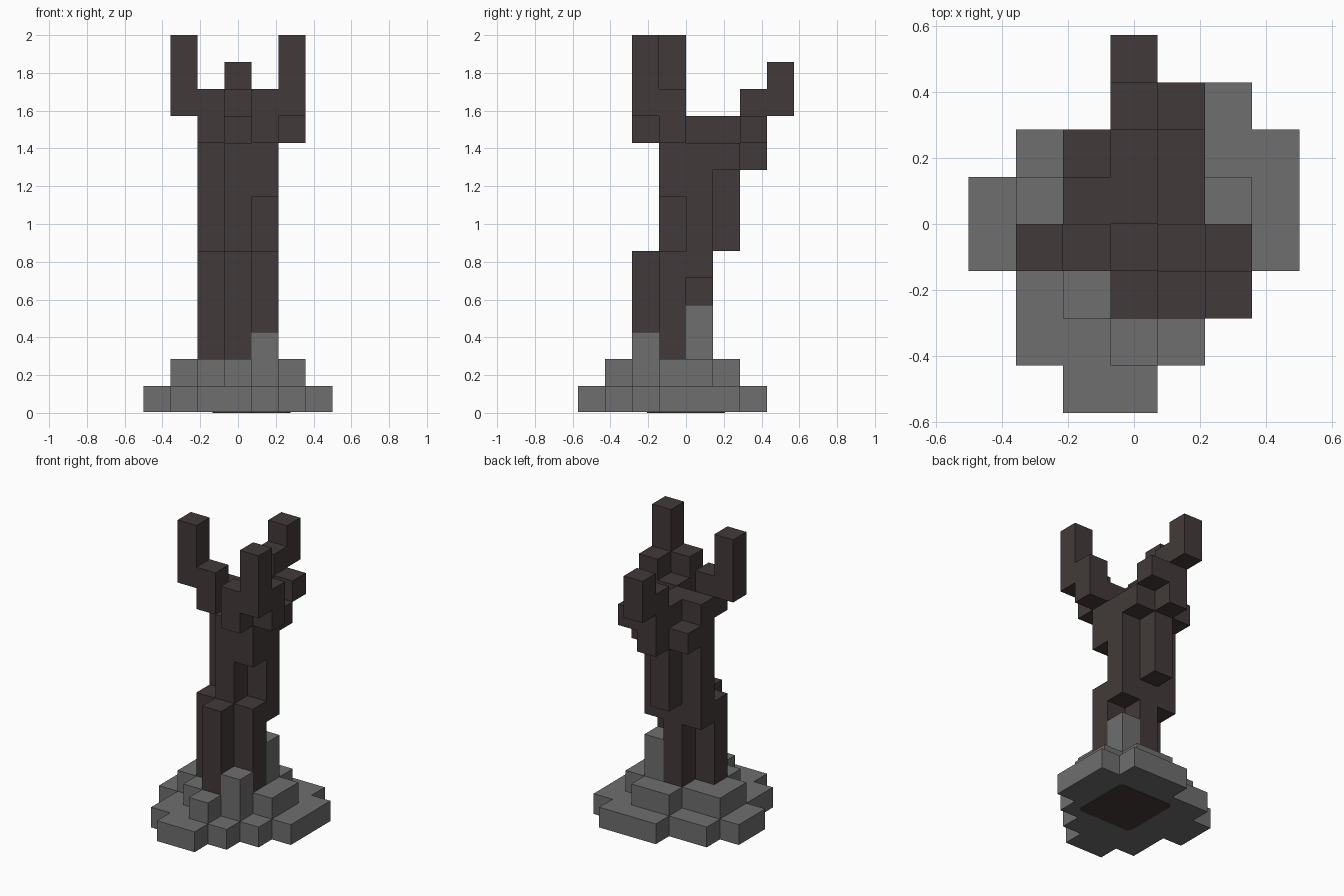
import bpy, bmesh, math
from mathutils import Vector

if "Cube" in bpy.data.objects:
    bpy.data.objects.remove(bpy.data.objects["Cube"], do_unlink=True)

U = 1 / 7          # edge length of one block
LIFT = 0.004       # base sits on a thin pad


def material(name, rgb):
    m = bpy.data.materials.new(name)
    m.use_nodes = True
    m.diffuse_color = (*rgb, 1)
    bsdf = next(n for n in m.node_tree.nodes if n.type == 'BSDF_PRINCIPLED')
    bsdf.inputs["Base Color"].default_value = (*rgb, 1)
    bsdf.inputs["Roughness"].default_value = 0.9
    return m


stone = material("stone grey", (0.156, 0.156, 0.156))
bark = material("charred bark", (0.054, 0.042, 0.041))


def add_object(name, bm, mat):
    me = bpy.data.meshes.new(name)
    bm.to_mesh(me)
    bm.free()
    me.materials.append(mat)
    ob = bpy.data.objects.new(name, me)
    bpy.context.collection.objects.link(ob)
    return ob


def block_part(name, mat, spans):
    """Join block spans (x cells, y cells, z from/to) into one outer shell."""
    cells = {(x, y, z)
             for x0, x1, y0, y1, z0, z1 in spans
             for x in range(x0, x1 + 1)
             for y in range(y0, y1 + 1)
             for z in range(z0, z1)}
    bm = bmesh.new()
    for c in sorted(cells):
        centre = Vector((c[0], c[1] + 0.5, c[2] + 0.5))
        for axis in range(3):
            for sign in (-1, 1):
                n = [0, 0, 0]
                n[axis] = sign
                if tuple(a + b for a, b in zip(c, n)) in cells:
                    continue
                normal = Vector(n)
                t = Vector([float(i == (axis + 1) % 3) for i in range(3)])
                b = normal.cross(t)
                mid = centre + normal / 2
                pts = [mid + (t * p + b * q) / 2
                       for p, q in ((-1, -1), (1, -1), (1, 1), (-1, 1))]
                vs = []
                for p in pts:
                    p = p * U
                    p.z = max(p.z, LIFT)
                    vs.append(bm.verts.new(p))
                bm.faces.new(vs)
    bmesh.ops.remove_doubles(bm, verts=bm.verts, dist=1e-4)
    bmesh.ops.dissolve_limit(bm, angle_limit=math.radians(1),
                             verts=bm.verts, edges=bm.edges)
    return add_object(name, bm, mat)


# Stepped stone base: ground layer, second layer and two raised stones
block_part("stone_base", stone, [
    (-1, 0, -4, -4, 0, 1),
    (-2, 1, -3, -3, 0, 1),
    (-2, 2, -2, -2, 0, 1),
    (-3, 3, -1, 0, 0, 1),
    (-2, 3, 1, 1, 0, 1),
    (0, 2, 2, 2, 0, 1),
    (-2, 2, -1, 0, 1, 2),
    (0, 1, 1, 1, 1, 2),
    (-1, 1, -2, -2, 1, 2),
    (0, 0, -3, -3, 1, 2),
    (1, 1, -2, -2, 2, 3),
    (1, 1, 0, 0, 2, 4),
])

# Trunk: core, root columns and upper bulges
block_part("trunk", bark, [
    (0, 0, 0, 0, 2, 11),
    (0, 0, -1, -1, 2, 10),
    (0, 0, -2, -2, 2, 6),
    (-1, -1, -1, -1, 2, 6),
    (1, 1, -1, -1, 2, 6),
    (1, 1, -1, -1, 8, 11),
    (-1, -1, 0, 0, 5, 11),
    (1, 1, 0, 0, 5, 10),
    (0, 0, 1, 1, 6, 11),
    (-1, -1, 1, 1, 9, 10),
    (1, 1, 1, 1, 9, 10),
])

# Three rising branches
block_part("right_branch", bark, [
    (-1, -1, -1, -1, 10, 12),
    (-2, -2, -1, -1, 11, 14),
])
block_part("left_branch", bark, [
    (1, 1, -2, -2, 10, 12),
    (2, 2, -1, -1, 10, 12),
    (2, 2, -2, -2, 11, 14),
])
block_part("back_branch", bark, [
    (0, 0, 2, 2, 9, 12),
    (1, 1, 2, 2, 10, 11),
    (0, 0, 3, 3, 11, 13),
])

# Thin dark pad under the base, with clipped corners
bm = bmesh.new()
r, c = 1.45, 0.15
outline = [(-r + c, -r), (r - c, -r), (r, -r + c), (r, r - c),
           (r - c, r), (-r + c, r), (-r, r - c), (-r, -r + c)]
face = bm.faces.new([bm.verts.new(((x + 0.5) * U, y * U, 0)) for x, y in outline])
top = bmesh.ops.extrude_face_region(bm, geom=[face])["geom"]
bmesh.ops.translate(bm, vec=(0, 0, LIFT + 0.002),
                    verts=[v for v in top if isinstance(v, bmesh.types.BMVert)])
bmesh.ops.recalc_face_normals(bm, faces=bm.faces)
add_object("underside_pad", bm, bark)
